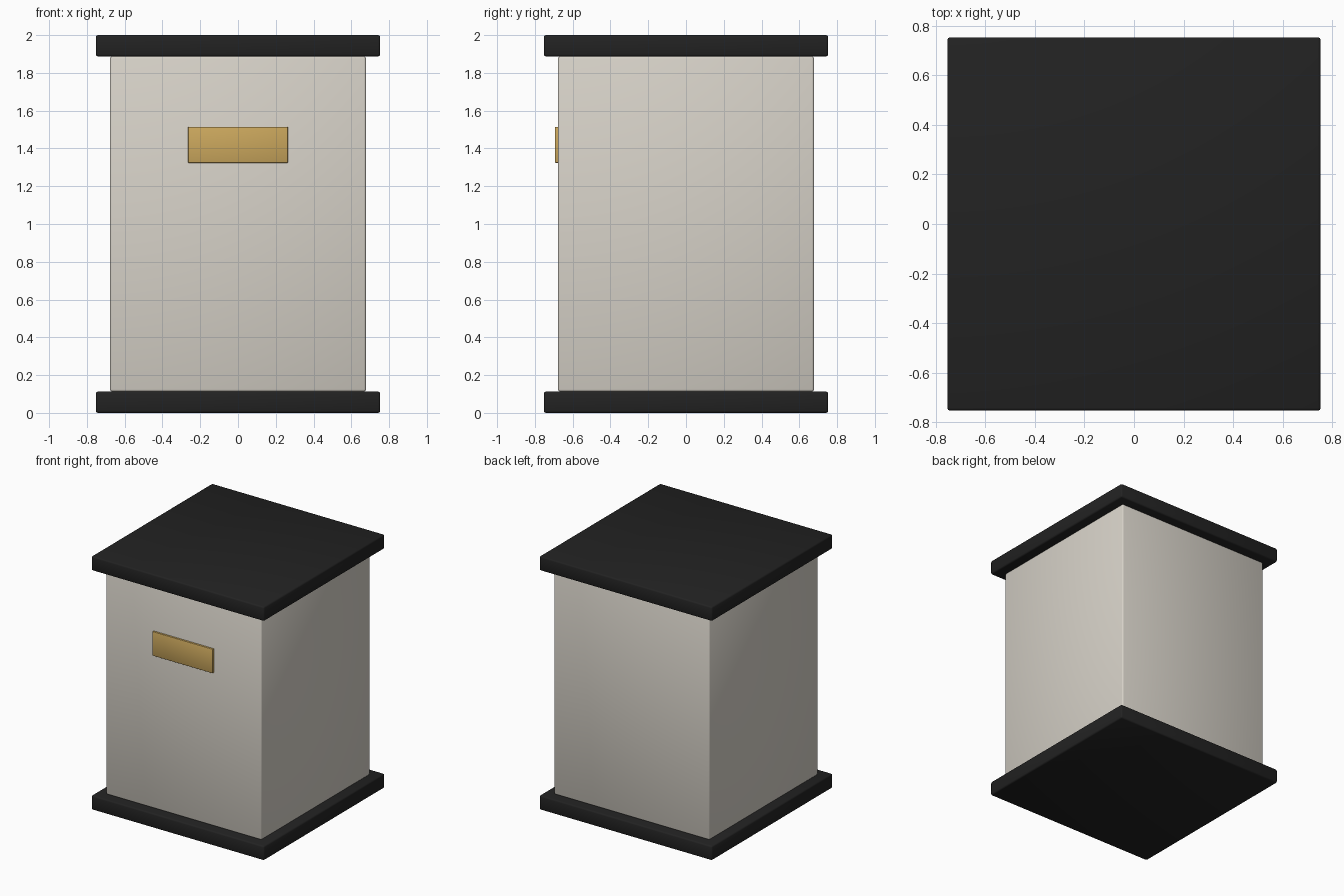
import bpy
import bmesh

cube = bpy.data.objects.get("Cube")
if cube:
    bpy.data.objects.remove(cube, do_unlink=True)


def make_material(name, rgb, roughness=0.6):
    mat = bpy.data.materials.new(name)
    mat.use_nodes = True
    mat.diffuse_color = (*rgb, 1)
    bsdf = mat.node_tree.nodes["Principled BSDF"]
    bsdf.inputs["Base Color"].default_value = (*rgb, 1)
    bsdf.inputs["Roughness"].default_value = roughness
    return mat


def box(name, size, centre, mat, bevel):
    """Softly bevelled, smooth shaded box."""
    bm = bmesh.new()
    bmesh.ops.create_cube(bm, size=1)
    bmesh.ops.scale(bm, vec=size, verts=bm.verts)
    bmesh.ops.bevel(bm, geom=bm.edges[:], offset=bevel, segments=2,
                    profile=0.5, affect='EDGES')
    for face in bm.faces:
        face.smooth = True
    mesh = bpy.data.meshes.new(name)
    bm.to_mesh(mesh)
    bm.free()
    mesh.materials.append(mat)
    obj = bpy.data.objects.new(name, mesh)
    obj.location = centre
    bpy.context.collection.objects.link(obj)
    return obj


stone = make_material("warm_white", (0.68, 0.645, 0.58))
black = make_material("black", (0.016, 0.016, 0.016))
brass = make_material("brass", (0.60, 0.39, 0.11))

SLAB, WIDTH, BODY, HEIGHT = 0.113, 1.506, 1.356, 2.0

# Base and cap slabs
for name, z in (("base_slab", SLAB / 2), ("top_slab", HEIGHT - SLAB / 2)):
    box(name, (WIDTH, WIDTH, SLAB), (0, 0, z), black, 0.011)

# Main body
box("body", (BODY, BODY, HEIGHT - 2 * SLAB), (0, 0, HEIGHT / 2), stone, 0.011)

# Brass plaque on the front
box("front_plaque", (0.527, 0.03, 0.19), (0, -BODY / 2, 1.419), brass, 0.002)
